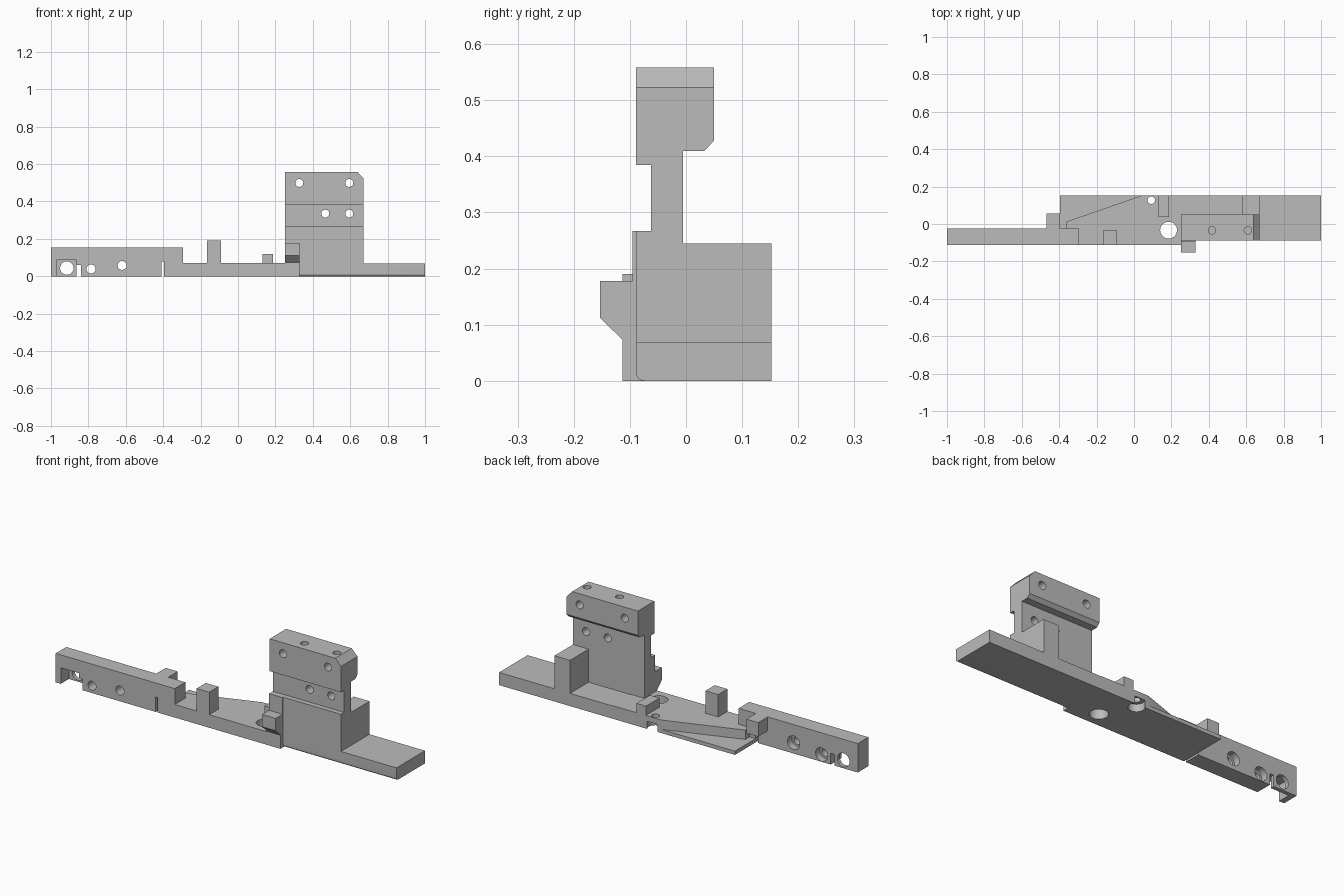
import bpy, bmesh, math
from mathutils import Vector

cube = bpy.data.objects.get("Cube")
if cube:
    bpy.data.objects.remove(cube, do_unlink=True)

grey = bpy.data.materials.new("plain_grey")
grey.use_nodes = True
COLOUR = (0.5, 0.5, 0.5, 1)
grey.diffuse_color = COLOUR
bsdf = next(n for n in grey.node_tree.nodes if n.type == 'BSDF_PRINCIPLED')
bsdf.inputs["Base Color"].default_value = COLOUR


def prism(name, points, axis, lo, hi):
    """Extrude a 2D outline along x, y or z; points use the other two axes in order."""
    bm = bmesh.new()
    k = "xyz".index(axis)

    def place(p, a):
        c = list(p)
        c.insert(k, a)
        return Vector(c)
    low = [bm.verts.new(place(p, lo)) for p in points]
    high = [bm.verts.new(place(p, hi)) for p in points]
    bm.faces.new(low)
    bm.faces.new(high)
    n = len(points)
    for i in range(n):
        j = (i + 1) % n
        bm.faces.new((low[i], low[j], high[j], high[i]))
    bmesh.ops.recalc_face_normals(bm, faces=bm.faces)
    me = bpy.data.meshes.new(name)
    bm.to_mesh(me)
    bm.free()
    me.materials.append(grey)
    ob = bpy.data.objects.new(name, me)
    bpy.context.collection.objects.link(ob)
    return ob


def box(name, x0, x1, y0, y1, z0, z1):
    return prism(name, [(x0, y0), (x1, y0), (x1, y1), (x0, y1)], 'z', z0, z1)


def drill(a, b, r, axis, lo, hi):
    ring = [math.tau * i / 32 for i in range(32)]
    return prism("drill", [(a + r * math.cos(t), b + r * math.sin(t)) for t in ring], axis, lo, hi)


def combine(target, tool, operation):
    mod = target.modifiers.new("combine", 'BOOLEAN')
    mod.operation = operation
    mod.solver = 'EXACT'
    mod.object = tool
    bpy.context.view_layer.update()
    deps = bpy.context.evaluated_depsgraph_get()
    me = bpy.data.meshes.new_from_object(target.evaluated_get(deps))
    target.modifiers.clear()
    target.data = me
    bpy.data.objects.remove(tool, do_unlink=True)


FRONT, BACK, RAIL_BACK, DECK = -0.113, 0.152, -0.024, 0.07

# Deck with its diagonal rear edge
bracket = prism("machined_bracket", [
    (-0.396, FRONT), (0.33, FRONT), (0.33, BACK), (0.04, BACK),
    (-0.36, 0.013), (-0.36, RAIL_BACK), (-0.396, RAIL_BACK)], 'z', 0, DECK)

# Right plate with a rounded lower front edge
r = 0.014
arc = [(-0.089 + r * (1 - math.sin(t)), r * (1 - math.cos(t)))
       for t in (math.pi / 2 * i / 6 for i in range(7))]
right_plate = prism("right_plate", arc + [(-0.089, 0.068), (BACK, 0.068), (BACK, 0)], 'x', 0.3, 1)

# Slotted side rail
side_rail = prism("side_rail", [
    (-1, 0), (-0.863, 0), (-0.863, 0.06), (-0.84, 0.06), (-0.84, 0),
    (-0.408, 0), (-0.408, 0.08), (-0.396, 0.08), (-0.396, 0), (-0.295, 0),
    (-0.295, 0.155), (-1, 0.155)], 'y', FRONT, RAIL_BACK)

# Tower: side profile with waist and overhanging head
tower = prism("tower", [
    (-0.089, 0.03), (-0.005, 0.03), (-0.005, 0.41), (0.033, 0.41), (0.05, 0.428),
    (0.05, 0.558), (-0.089, 0.558), (-0.089, 0.385), (-0.062, 0.385),
    (-0.062, 0.267), (-0.089, 0.267)], 'x', 0.25, 0.672)

# Hooked clip on the tower front
clip = prism("front_clip", [
    (-0.08, 0.178), (-0.153, 0.178), (-0.153, 0.112), (FRONT, 0.073),
    (FRONT, 0.04), (-0.08, 0.04)], 'x', 0.25, 0.33)

parts = [
    side_rail, right_plate,
    box("thin_sheet", -0.396, 0.1, FRONT, BACK, 0, 0.02),
    box("rail_lug", -0.467, -0.396, -0.06, 0.056, 0.08, 0.155),
    box("front_post", -0.166, -0.091, FRONT, -0.035, 0.03, 0.19),
    box("rear_post", 0.131, 0.187, 0.037, BACK, 0.03, 0.12),
    tower, clip,
    box("tower_pad", 0.25, 0.33, -0.095, -0.07, 0.03, 0.267),
    box("rear_rib", 0.58, 0.672, -0.03, BACK, 0.03, 0.245),
]
for part in parts:
    combine(bracket, part, 'UNION')

# Pocket, corner chamfer and drilled holes
cutters = [
    box("rail_pocket", -0.97, -0.863, -0.2, -0.045, -0.05, 0.086),
    prism("corner_chamfer", [(0.637, 0.56), (0.675, 0.52), (0.72, 0.6)], 'y', -0.2, 0.2),
    drill(-0.915, 0.044, 0.036, 'y', -0.2, 0.1),
    drill(0.185, -0.033, 0.045, 'z', -0.1, 0.1),
    drill(0.092, 0.127, 0.02, 'z', -0.1, 0.2),
    drill(0.092, 0.127, 0.04, 'z', -0.1, 0.04),
]
for x, z in ((-0.786, 0.039), (-0.62, 0.058)):
    cutters.append(drill(x, z, 0.024, 'y', -0.2, 0.01))
    cutters.append(drill(x, z, 0.036, 'y', -0.06, 0.01))
for x, z in ((0.328, 0.499), (0.595, 0.499), (0.467, 0.335), (0.595, 0.335)):
    cutters.append(drill(x, z, 0.021, 'y', -0.2, 0.1))
for x in (0.417, 0.609):
    cutters.append(drill(x, -0.034, 0.02, 'z', 0.45, 0.6))
for cutter in cutters:
    combine(bracket, cutter, 'DIFFERENCE')

bpy.ops.object.select_all(action='DESELECT')
bracket.select_set(True)
bpy.context.view_layer.objects.active = bracket
bpy.ops.object.shade_smooth_by_angle(angle=math.radians(30))
